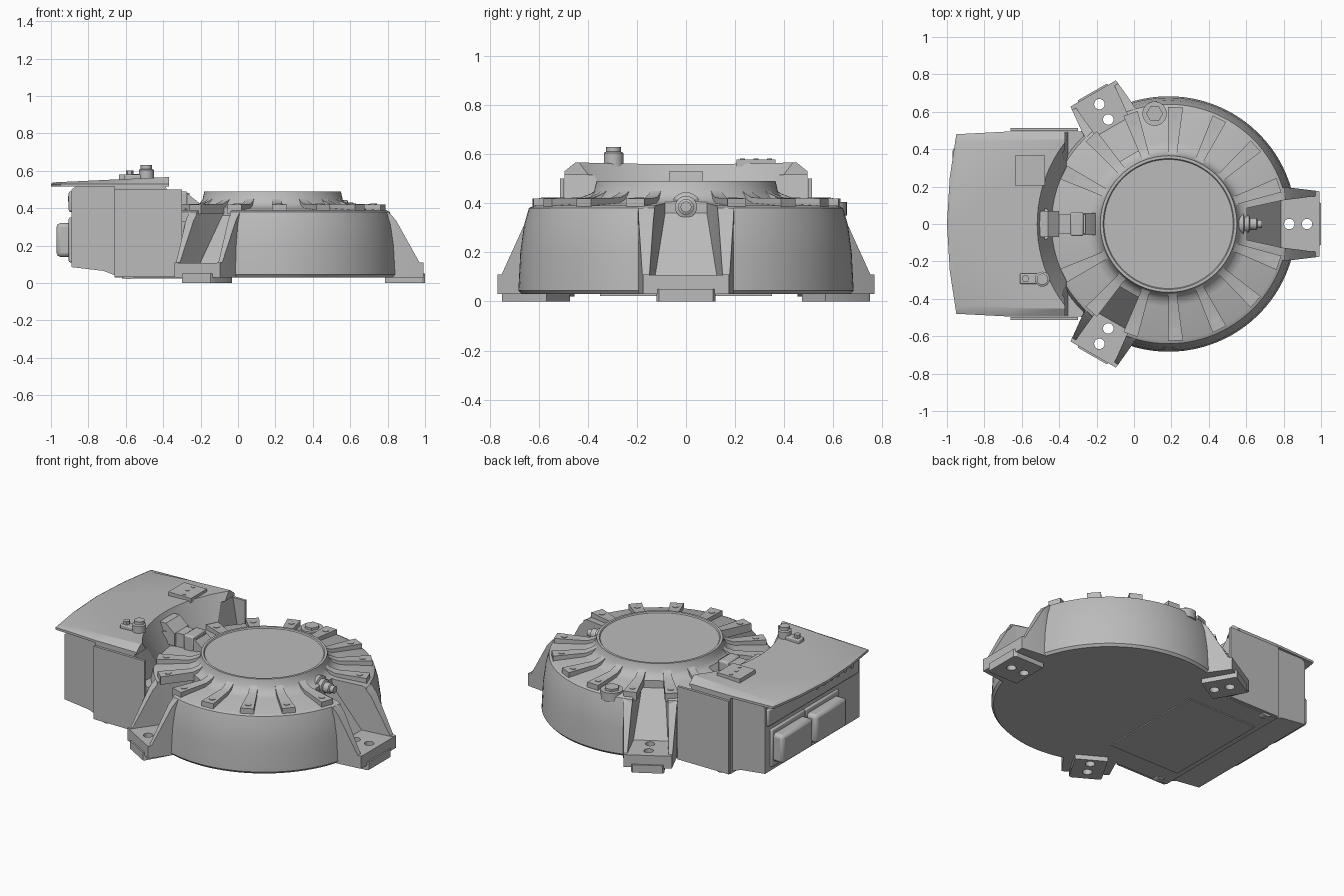
import bpy, bmesh
from math import sin, cos, radians, pi
from mathutils import Matrix, Vector

if "Cube" in bpy.data.objects:
    bpy.data.objects.remove(bpy.data.objects["Cube"])

grey = bpy.data.materials.new("cast_grey")
grey.use_nodes = True
tone = (0.5, 0.5, 0.5, 1)
grey.diffuse_color = tone
grey.node_tree.nodes["Principled BSDF"].inputs["Base Color"].default_value = tone

CX = 0.185                     # axis of the round body
HUB = Matrix.Translation((CX, 0, 0))


def finish(name, bm, matrix=None):
    if matrix is not None:
        bm.transform(matrix)
    bmesh.ops.remove_doubles(bm, verts=bm.verts, dist=1e-5)
    bmesh.ops.recalc_face_normals(bm, faces=bm.faces)
    mesh = bpy.data.meshes.new(name)
    bm.to_mesh(mesh)
    bm.free()
    mesh.materials.append(grey)
    obj = bpy.data.objects.new(name, mesh)
    bpy.context.collection.objects.link(obj)
    return obj


def loft(name, rings, matrix=None):
    """Skin closed rings of equal length and cap both ends."""
    bm = bmesh.new()
    rows = [[bm.verts.new(p) for p in ring] for ring in rings]
    n = len(rows[0])
    for a, b in zip(rows, rows[1:]):
        for i in range(n):
            bm.faces.new((a[i], a[(i + 1) % n], b[(i + 1) % n], b[i]))
    bm.faces.new(rows[0])
    bm.faces.new(rows[-1])
    return finish(name, bm, matrix)


def side_prism(name, profile, half, matrix=None):
    """Extrude an xz profile across y."""
    return loft(name, [[(x, s * half, z) for x, z in profile] for s in (-1, 1)], matrix)


def spar(name, stations, matrix=None):
    """Bar along x with stations of (x, half width, bottom, top)."""
    return loft(name, [[(x, -w, b), (x, w, b), (x, w, t), (x, -w, t)]
                       for x, w, b, t in stations], matrix)


def box(name, x0, x1, y0, y1, z0, z1, bevel=0):
    obj = loft(name, [[(x0, y0, z), (x1, y0, z), (x1, y1, z), (x0, y1, z)] for z in (z0, z1)])
    if bevel:
        mod = obj.modifiers.new("bevel", "BEVEL")
        mod.width, mod.segments = bevel, 2
    return obj


def lathe(name, profile, sides, matrix=None):
    """Turn a profile of (radius, height) about z."""
    return loft(name, [[(r * cos(2 * pi * i / sides), r * sin(2 * pi * i / sides), z)
                        for i in range(sides)] for r, z in profile], matrix)


def rod(name, x, y, z0, z1, r, sides=24):
    return lathe(name, [(r, z0), (r, z1)], sides, Matrix.Translation((x, y, 0)))


def cut(obj, cutters):
    bpy.context.view_layer.objects.active = obj
    for cutter in cutters:
        cutter.hide_render = True
        mod = obj.modifiers.new("cut", "BOOLEAN")
        mod.operation, mod.solver, mod.object = "DIFFERENCE", "EXACT", cutter
        bpy.ops.object.modifier_apply(modifier=mod.name)


# Round body with raised neck and capped output flange
body = lathe("round_body", [
    (0.67, 0.03), (0.683, 0.045), (0.675, 0.2), (0.66, 0.31), (0.64, 0.38), (0.62, 0.39),
    (0.44, 0.4), (0.40, 0.415), (0.375, 0.445), (0.365, 0.49), (0.35, 0.49),
    (0.345, 0.483)], 96, HUB)

# Three mounting feet, each with twin gussets around a sloping channel
helpers = []
for label, angle, wide in (("left", 0, 1.0), ("back", 120, 0.8), ("front", 240, 0.8)):
    place = HUB @ Matrix.Rotation(radians(angle), 4, "Z") @ Matrix.Diagonal((1, wide, 1, 1))
    channel = spar("channel_cutter", [(0.42, 0.085, 0.36, 0.7), (0.6, 0.125, 0.108, 0.7),
                                      (0.95, 0.17, 0.108, 0.7)], place)
    foot = spar(label + "_foot", [(0.48, 0.16, 0.03, 0.38), (0.62, 0.195, 0.03, 0.38),
                                  (0.66, 0.193, 0.03, 0.335), (0.785, 0.178, 0.03, 0.11),
                                  (0.806, 0.175, 0.03, 0.11)], place)
    pad = spar(label + "_foot_pad", [(0.60, 0.12, 0, 0.05), (0.8, 0.12, 0, 0.05),
                                     (0.815, 0.11, 0, 0.05)], place)
    holes = []
    for r in (0.645, 0.74):
        spot = place @ Vector((r, 0, 0))
        holes.append(rod("hole_cutter", spot.x, spot.y, -0.1, 0.3, 0.028))
    cut(foot, [channel] + holes)
    cut(pad, holes)
    cut(body, [channel] + holes)
    helpers += [channel] + holes

# Radial cooling ribs with bolt heads, mirrored front to back
for k in range(7):
    for s in (-1, 1):
        turn = HUB @ Matrix.Rotation(s * radians(19.4 + 22.4 * k), 4, "Z")
        spar("rib", [(0.36, 0.022, 0.37, 0.462), (0.385, 0.023, 0.37, 0.44),
                     (0.43, 0.026, 0.37, 0.423), (0.625, 0.04, 0.37, 0.42)], turn)
        spot = turn @ Vector((0.572, 0, 0))
        rod("rib_bolt", spot.x, spot.y, 0.41, 0.424, 0.019, 16)

# Electronics housing and its lid, hollowed to clear the round body
housing = side_prism("housing", [(-0.66, 0.03), (-0.66, 0.515), (-0.385, 0.515), (-0.352, 0.33),
                                 (-0.27, 0.33), (-0.25, 0.03)], 0.495)
plan = [(-0.37, 0.495), (-0.66, 0.495), (-0.95, 0.48), (-0.985, 0.25), (-1.0, 0)]
plan += [(x, -y) for x, y in plan[-2::-1]]


def lid_ring(z, shrink, rise):
    return [(x + (0.012 if rise and x < -0.9 else 0), y * shrink, z + rise * (x + 0.4))
            for x, y in plan]


lid = loft("housing_lid", [lid_ring(0.515, 1, 0), lid_ring(0.53, 1, 0),
                           lid_ring(0.565, 0.91, 0.045)])
clearance = lathe("clearance_cutter", [(0.625, 0.385), (0.765, 0.7)], 96, HUB)
for part in (housing, lid):
    cut(part, [clearance])
helpers.append(clearance)

# Rear block with upper ledge, connectors and vents
side_prism("rear_block", [(-0.655, 0.04), (-0.72, 0.065), (-0.89, 0.085), (-0.89, 0.50),
                          (-0.86, 0.52), (-0.655, 0.52)], 0.475)
box("rear_ledge", -0.905, -0.87, -0.46, 0.46, 0.38, 0.49, 0.01)
for y in (-0.24, 0.1):
    box("rear_connector", -0.97, -0.88, y, y + 0.31, 0.14, 0.32, 0.02)
    box("connector_base", -0.905, -0.88, y - 0.015, y + 0.325, 0.11, 0.35, 0.008)
across = Matrix.Rotation(-pi / 2, 4, "Y")
for k in range(6):
    lathe("vent", [(0.014, 0.9), (0.014, 0.91)], 12,
          Matrix.Translation((0, -0.38 + 0.07 * k, 0.45)) @ across)

# Flared cable duct between housing and neck
half = [(-0.54, 0.17), (-0.49, 0.1), (-0.45, 0.065), (-0.40, 0.052), (-0.26, 0.05)]
outline = half + [(x, -y) for x, y in reversed(half)]
loft("cable_duct", [[(x, y, z) for x, y in outline] for z in (0.38, 0.48)])
box("duct_flange", -0.34, -0.27, -0.065, 0.065, 0.38, 0.49, 0.01)
side_prism("duct_nose", [(-0.28, 0.38), (-0.28, 0.485), (-0.21, 0.43), (-0.18, 0.38)], 0.06)
side_prism("duct_root", [(-0.52, 0.40), (-0.52, 0.53), (-0.46, 0.53), (-0.40, 0.48),
                         (-0.40, 0.40)], 0.07)

# Grease fitting in the left channel
lathe("grease_fitting", [(0.06, 0.36), (0.06, 0.40), (0.045, 0.405), (0.045, 0.43), (0.032, 0.435),
                         (0.032, 0.47), (0.022, 0.475), (0.022, 0.5)], 24,
      Matrix.Translation((CX, 0, 0.385)) @ Matrix.Rotation(pi / 2, 4, "Y"))

# Filler plug at the back edge
rod("filler_boss", 0.11, 0.59, 0.35, 0.405, 0.065, 32)
rod("filler_hex", 0.11, 0.59, 0.4, 0.42, 0.045, 6)

# Lid fittings: name plate with screws, breather and sensor
box("lid_plate", -0.635, -0.475, 0.205, 0.365, 0.55, 0.579)
for x, y in ((-0.555, 0.34), (-0.555, 0.285), (-0.54, 0.23)):
    rod("plate_screw", x, y, 0.57, 0.582, 0.011, 12)
lathe("breather", [(0.04, 0.55), (0.04, 0.605), (0.03, 0.61), (0.03, 0.63)], 24,
      Matrix.Translation((-0.49, -0.295, 0)))
box("sensor_base", -0.61, -0.49, -0.32, -0.265, 0.55, 0.58, 0.006)
rod("sensor_screw", -0.58, -0.293, 0.57, 0.602, 0.02, 6)

# Underside cover and small side lugs
box("bottom_cover", -0.62, -0.12, -0.35, 0.35, 0.023, 0.035)
for s in (-1, 1):
    box("lower_rail", -0.66, -0.3, s * 0.505 - 0.008, s * 0.505 + 0.008, 0.035, 0.5)
    lathe("side_lug", [(0.05, -0.02), (0.05, 0.02)], 20,
          Matrix.Translation((-0.585, s * 0.475, 0.07)) @ Matrix.Rotation(pi / 2, 4, "X"))

# Remove cutters, then soften curved surfaces while keeping edges crisp
for h in helpers:
    bpy.data.objects.remove(h)
bpy.ops.object.select_all(action="DESELECT")
for obj in bpy.context.scene.objects:
    if obj.type == "MESH" and grey.name in obj.data.materials:
        obj.select_set(True)
        bpy.context.view_layer.objects.active = obj
bpy.ops.object.shade_smooth_by_angle(angle=radians(30))
